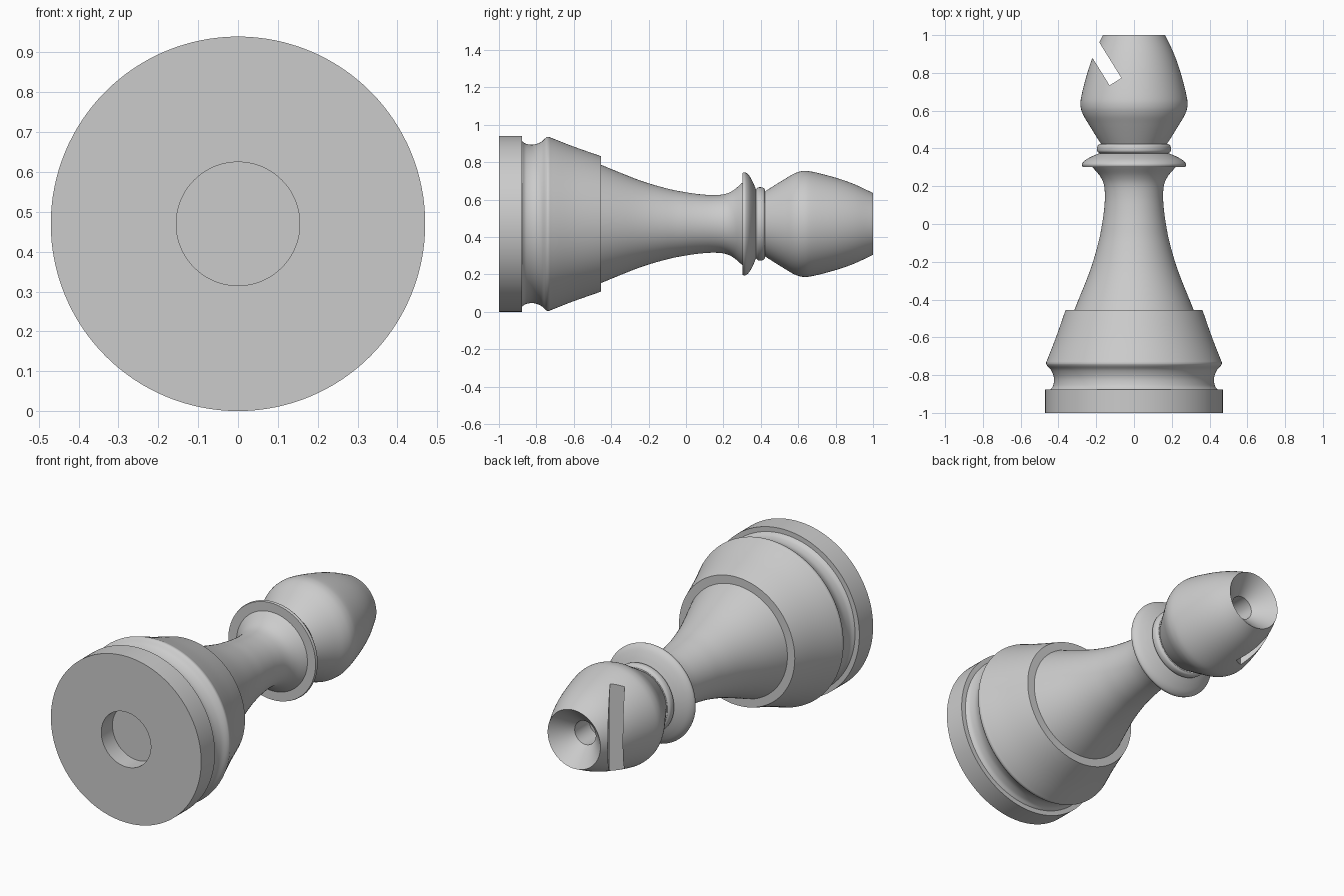
import bpy, bmesh, math
from mathutils import Vector, Matrix

cube = bpy.data.objects.get("Cube")
if cube:
    bpy.data.objects.remove(cube, do_unlink=True)

AXIS_Z = 0.47
SIDES = 128

grey = bpy.data.materials.new("plain grey")
grey.use_nodes = True
color = (0.6, 0.6, 0.6, 1)
grey.diffuse_color = color
grey.node_tree.nodes["Principled BSDF"].inputs["Base Color"].default_value = color


def curve(points, steps=6):
    """Smooth curve through (y, radius) points."""
    pts = [Vector(p) for p in points]
    pts = [2 * pts[0] - pts[1]] + pts + [2 * pts[-1] - pts[-2]]
    out = []
    for a, b, c, d in zip(pts, pts[1:], pts[2:], pts[3:]):
        for i in range(steps):
            t = i / steps
            out.append(0.5 * (2 * b + (c - a) * t + (2 * a - 5 * b + 4 * c - d) * t**2
                              + (3 * b - a - 3 * c + d) * t**3))
    return [tuple(p) for p in out] + [tuple(points[-1])]


def lathe(name, profile):
    """Turn a (y, radius) profile round the long axis."""
    bm = bmesh.new()
    vs = [bm.verts.new((r, y, AXIS_Z)) for y, r in profile]
    edges = [bm.edges.new(pair) for pair in zip(vs, vs[1:])]
    bmesh.ops.spin(bm, geom=vs + edges, cent=(0, 0, AXIS_Z), axis=(0, 1, 0),
                   angle=math.tau, steps=SIDES)
    bmesh.ops.remove_doubles(bm, verts=bm.verts, dist=1e-4)
    bmesh.ops.recalc_face_normals(bm, faces=bm.faces)
    mesh = bpy.data.meshes.new(name)
    bm.to_mesh(mesh)
    bm.free()
    mesh.materials.append(grey)
    obj = bpy.data.objects.new(name, mesh)
    bpy.context.collection.objects.link(obj)
    return obj


# Base disc with a round recess underneath
base = lathe("base", [(-0.9, 0), (-0.9, 0.155), (-1, 0.155), (-1, 0.47),
                      (-0.877, 0.47), (-0.877, 0)])

# Grooved foot, tapering to a ledge
groove = curve([(-0.877, 0.443), (-0.855, 0.428), (-0.815, 0.424), (-0.775, 0.438),
                (-0.75, 0.46), (-0.735, 0.465), (-0.71, 0.456), (-0.6, 0.413),
                (-0.4545, 0.362)])
foot = lathe("foot", [(-0.877, 0)] + groove + [(-0.4545, 0)])

# Waisted stem
waist = curve([(-0.4545, 0.316), (-0.25, 0.234), (-0.1, 0.189), (0, 0.169), (0.08, 0.158),
               (0.15, 0.154), (0.21, 0.16), (0.255, 0.181), (0.303, 0.222)])
stem = lathe("stem", [(-0.4545, 0)] + waist + [(0.303, 0)])

# Collar and neck ring
rim = curve([(0.303, 0.273), (0.318, 0.275), (0.338, 0.258), (0.357, 0.225), (0.374, 0.185)])
collar = lathe("collar", [(0.303, 0)] + rim + [(0.374, 0)])
bead = curve([(0.374, 0.182), (0.384, 0.194), (0.4, 0.196), (0.415, 0.192), (0.423, 0.182)])
neck_ring = lathe("neck_ring", [(0.374, 0)] + bead + [(0.423, 0)])

# Head with a countersunk hole in its tip
dome = curve([(0.423, 0.174), (0.47, 0.204), (0.53, 0.241), (0.58, 0.27), (0.625, 0.283),
              (0.68, 0.278), (0.8, 0.247), (0.9, 0.212), (1, 0.165)])
head = lathe("head", [(0.423, 0)] + dome + [(0.9, 0.066), (0.77, 0.066), (0.77, 0)])

# Slanted slot through the head
slot_end, slot_dir = Vector((-0.098, 0.7535, AXIS_Z)), Vector((-0.528, 0.849, 0))
bm = bmesh.new()
bmesh.ops.create_cube(bm, size=1)
bmesh.ops.scale(bm, vec=(0.074, 0.6, 1), verts=bm.verts)
turn = Matrix.Rotation(math.atan2(-slot_dir.x, slot_dir.y), 4, "Z")
bm.transform(Matrix.Translation(slot_end + slot_dir * 0.3) @ turn)
mesh = bpy.data.meshes.new("slot_cutter")
bm.to_mesh(mesh)
bm.free()
mesh.materials.append(grey)
cutter = bpy.data.objects.new("slot_cutter", mesh)
bpy.context.collection.objects.link(cutter)
cutter.hide_render = True

cut = head.modifiers.new("slot", "BOOLEAN")
cut.operation, cut.solver, cut.object = "DIFFERENCE", "EXACT", cutter
bpy.context.view_layer.objects.active = head
bpy.ops.object.modifier_apply(modifier=cut.name)
bpy.data.objects.remove(cutter, do_unlink=True)

# Smooth the turned surfaces, keeping sharp rims
bpy.ops.object.select_all(action="DESELECT")
for part in (base, foot, stem, collar, neck_ring, head):
    part.select_set(True)
bpy.ops.object.shade_smooth_by_angle(angle=math.radians(30))
